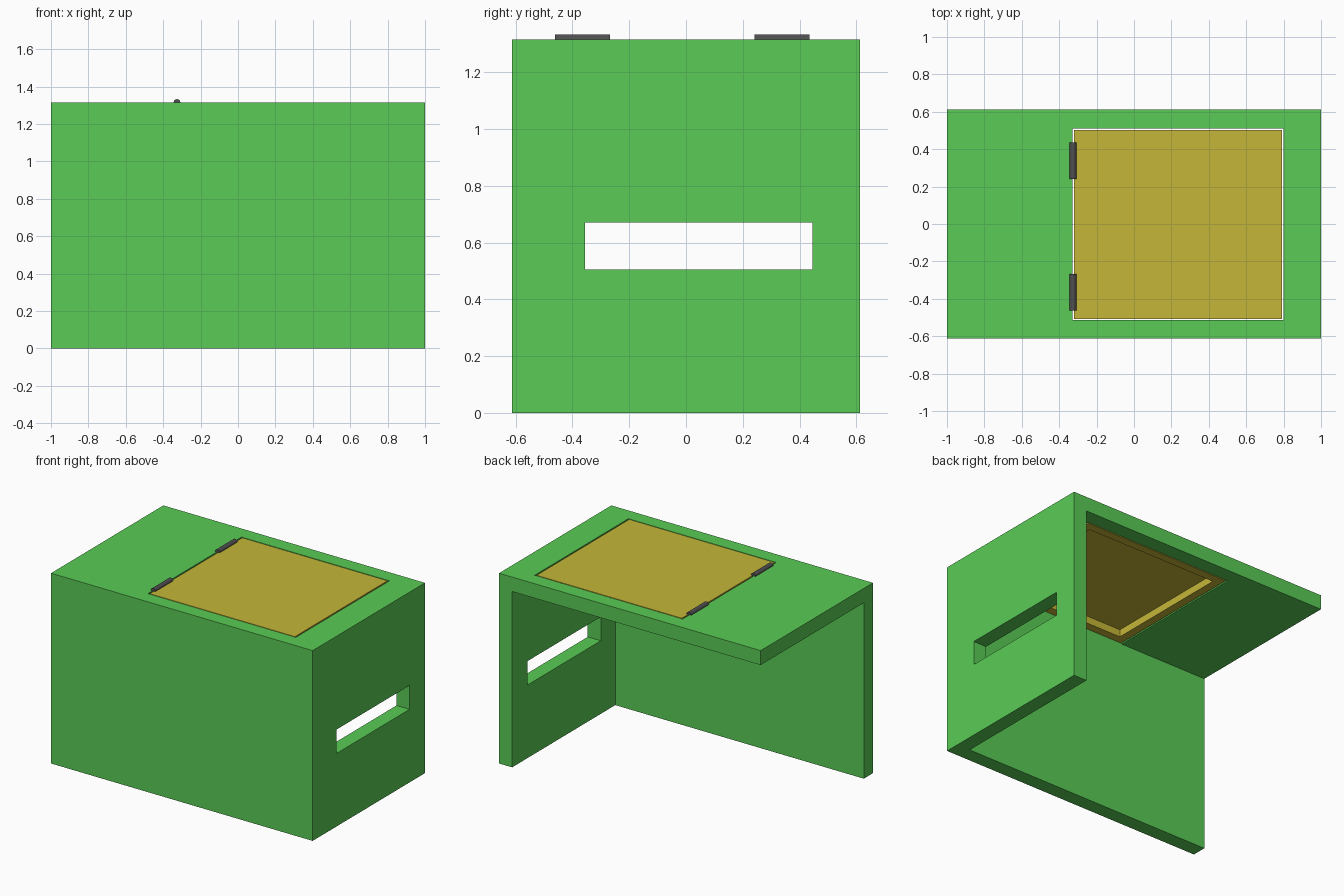
import bpy, bmesh, math

if "Cube" in bpy.data.objects:
    bpy.data.objects.remove(bpy.data.objects["Cube"])


def material(name, color):
    m = bpy.data.materials.new(name)
    m.diffuse_color = (*color, 1)
    m.use_nodes = True
    m.node_tree.nodes["Principled BSDF"].inputs["Base Color"].default_value = m.diffuse_color
    return m


def box(name, lo, hi, mat=None):
    bm = bmesh.new()
    bmesh.ops.create_cube(bm, size=1)
    for v in bm.verts:
        v.co = [(a + b) / 2 + c * (b - a) for a, b, c in zip(lo, hi, v.co)]
    mesh = bpy.data.meshes.new(name)
    bm.to_mesh(mesh)
    bm.free()
    ob = bpy.data.objects.new(name, mesh)
    bpy.context.collection.objects.link(ob)
    if mat:
        mesh.materials.append(mat)
    return ob


def cut(target, lo, hi):
    cutter = box("cutter", lo, hi)
    cutter.hide_render = True
    mod = target.modifiers.new("cut", 'BOOLEAN')
    mod.operation = 'DIFFERENCE'
    mod.solver = 'EXACT'
    mod.object = cutter
    bpy.context.view_layer.objects.active = target
    bpy.ops.object.modifier_apply(modifier=mod.name)
    bpy.data.objects.remove(cutter)


green = material("green", (0.10, 0.60, 0.09))
ochre = material("ochre", (0.56, 0.47, 0.04))
dark = material("dark_grey", (0.08, 0.08, 0.08))

TOP, HALF, WALL = 1.315, 0.613, 0.1

# Corner shell: front wall, right wall and roof, open at left, back and below
shell = box("corner_shell", (-1, -HALF, 0), (1, HALF, TOP), green)
cut(shell, (-1.5, -HALF + WALL, -0.5), (1 - WALL, 1.5, TOP - WALL))

# Hatch opening in the roof and slot in the right wall
cut(shell, (-0.33, -0.513, TOP - 0.3), (0.80, 0.51, TOP + 0.3))
cut(shell, (0.7, -0.355, 0.505), (1.3, 0.445, 0.67))

# Hatch panel with a recess in its underside
hatch = box("hatch_panel", (-0.32, -0.507, TOP - WALL), (0.79, 0.503, TOP), ochre)
bm = bmesh.new()
bm.from_mesh(hatch.data)
bm.normal_update()
under = min(bm.faces, key=lambda f: f.calc_center_median().z)
bmesh.ops.inset_region(bm, faces=[under], thickness=0.08)
inner = bmesh.ops.extrude_discrete_faces(bm, faces=[under])["faces"]
bmesh.ops.translate(bm, verts=inner[0].verts, vec=(0, 0, 0.05))
bm.to_mesh(hatch.data)
bm.free()

# Two hinge barrels along the left edge of the hatch
for name, y in (("front_hinge", -0.365), ("back_hinge", 0.338)):
    bpy.ops.mesh.primitive_cylinder_add(vertices=12, radius=0.018, depth=0.194,
                                        location=(-0.326, y, TOP),
                                        rotation=(math.pi / 2, 0, 0))
    hinge = bpy.context.object
    hinge.name = name
    hinge.data.materials.append(dark)
